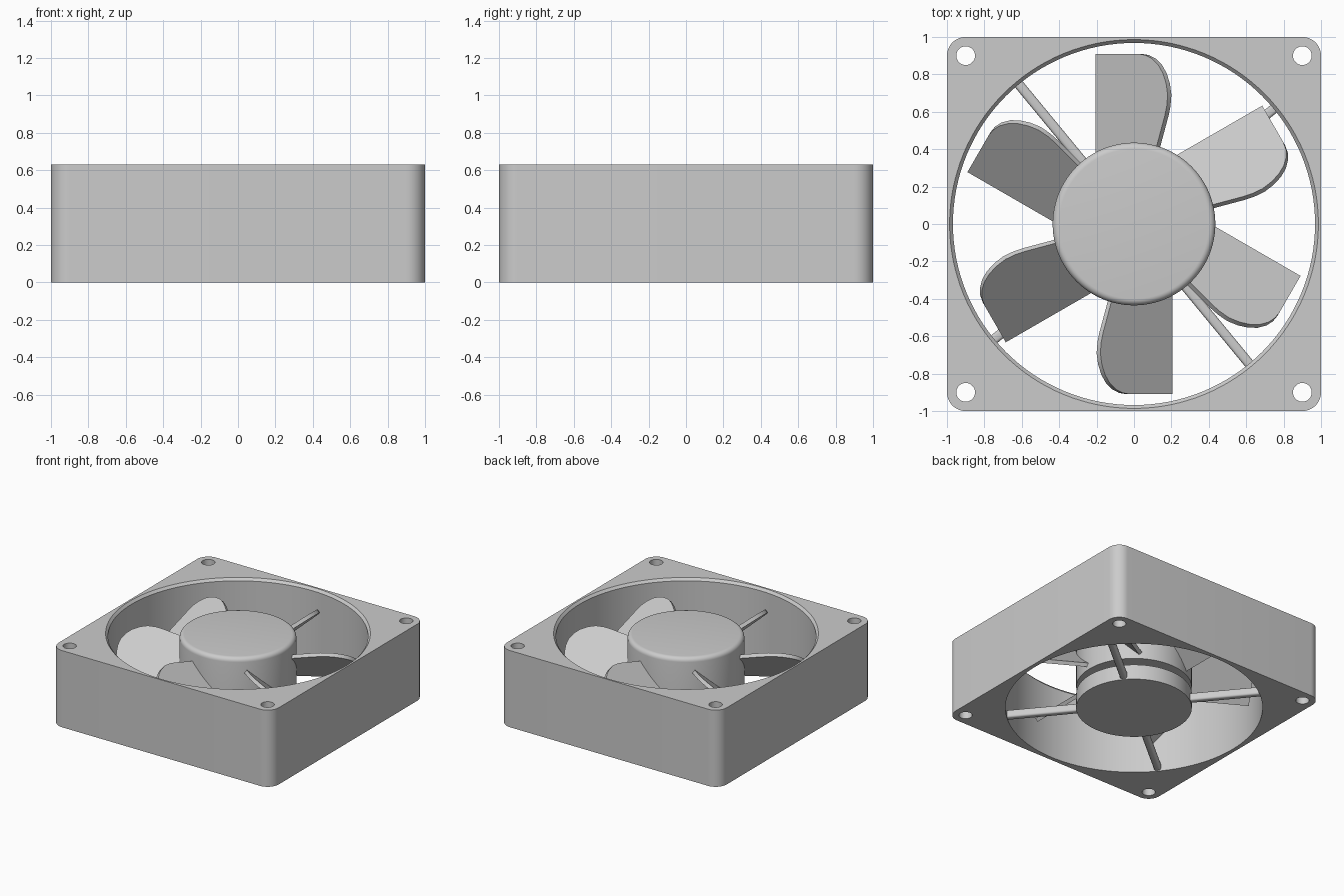
import bpy, bmesh, math
from mathutils import Matrix, Vector

if "Cube" in bpy.data.objects:
    bpy.data.objects.remove(bpy.data.objects["Cube"])

HEIGHT = 0.63
ROTOR_R = 0.435
BORE_R = 0.968
PITCH = math.radians(42)

grey = bpy.data.materials.new("plain grey")
grey.use_nodes = True
grey.diffuse_color = (0.6, 0.6, 0.6, 1)
grey.node_tree.nodes["Principled BSDF"].inputs["Base Color"].default_value = (0.6, 0.6, 0.6, 1)


def make(name, bm):
    """Turn a bmesh into a linked object with the grey material."""
    bmesh.ops.recalc_face_normals(bm, faces=bm.faces)
    mesh = bpy.data.meshes.new(name)
    bm.to_mesh(mesh)
    bm.free()
    mesh.materials.append(grey)
    obj = bpy.data.objects.new(name, mesh)
    bpy.context.collection.objects.link(obj)
    return obj


def activate(obj):
    bpy.ops.object.select_all(action="DESELECT")
    obj.select_set(True)
    bpy.context.view_layer.objects.active = obj


def smooth(obj, angle=30):
    activate(obj)
    bpy.ops.object.shade_smooth_by_angle(angle=math.radians(angle))


def lathe(name, profile, segments=96, offset=(0, 0)):
    """Closed solid of revolution from (radius, z) rings, capped at both ends."""
    bm = bmesh.new()
    rings = []
    for r, z in profile:
        rings.append([bm.verts.new((offset[0] + r * math.cos(a), offset[1] + r * math.sin(a), z))
                      for a in (math.tau * i / segments for i in range(segments))])
    for low, high in zip(rings, rings[1:]):
        for i in range(segments):
            j = (i + 1) % segments
            bm.faces.new((low[i], low[j], high[j], high[i]))
    bm.faces.new(rings[0][::-1])
    bm.faces.new(rings[-1])
    return make(name, bm)


def prism(name, outline, z0, z1):
    """Extrude a flat outline between two heights."""
    bm = bmesh.new()
    face = bm.faces.new([bm.verts.new((x, y, z0)) for x, y in outline])
    top = bmesh.ops.extrude_face_region(bm, geom=[face])["geom"]
    verts = [v for v in top if isinstance(v, bmesh.types.BMVert)]
    bmesh.ops.translate(bm, verts=verts, vec=(0, 0, z1 - z0))
    return make(name, bm)


def cut(obj, cutter):
    """Subtract the cutter and delete it."""
    cutter.hide_render = True
    mod = obj.modifiers.new("cut", "BOOLEAN")
    mod.operation = "DIFFERENCE"
    mod.solver = "EXACT"
    mod.object = cutter
    activate(obj)
    bpy.ops.object.modifier_apply(modifier=mod.name)
    bpy.data.objects.remove(cutter)


# Square housing with rounded corners
corner = 0.1
outline = []
for k, (sx, sy) in enumerate([(1, 1), (-1, 1), (-1, -1), (1, -1)]):
    for i in range(13):
        a = math.pi / 2 * (k + i / 12)
        outline.append((sx * (1 - corner) + corner * math.cos(a),
                        sy * (1 - corner) + corner * math.sin(a)))
housing = prism("housing", outline, 0, HEIGHT)

# Bore with a chamfered top lip, and four screw holes
cut(housing, lathe("bore_cutter", [(BORE_R, -0.1), (BORE_R, HEIGHT - 0.02),
                                   (BORE_R + 0.018, HEIGHT), (BORE_R + 0.018, HEIGHT + 0.1)], 128))
for sx in (-1, 1):
    for sy in (-1, 1):
        cut(housing, lathe("screw_cutter", [(0.05, -0.1), (0.05, HEIGHT + 0.1)], 32,
                           (sx * 0.9, sy * 0.9)))
smooth(housing)

# Motor base, spindle and rotor cup with a rounded top edge
smooth(lathe("motor_base", [(ROTOR_R, 0), (ROTOR_R, 0.125)]))
smooth(lathe("spindle", [(0.28, 0.12), (0.28, 0.19)]))
fillet = 0.035
rim = [(ROTOR_R - fillet + fillet * math.cos(a), HEIGHT - fillet + fillet * math.sin(a))
       for a in (math.pi / 2 * i / 6 for i in range(7))]
smooth(lathe("rotor_hub", [(ROTOR_R, 0.18)] + rim))

# Pitched blades: straight trailing edge, rounded leading corner
plan = [(-0.205, 0.34), (-0.205, 0.91), (0.02, 0.91), (0.06, 0.903), (0.095, 0.885),
        (0.13, 0.85), (0.155, 0.805), (0.172, 0.75), (0.18, 0.69), (0.175, 0.63),
        (0.165, 0.58), (0.122, 0.42), (0.1, 0.34)]
chord = [(x / math.cos(PITCH), y) for x, y in plan]
for k in range(6):
    blade = prism(f"blade_{k + 1}", chord, -0.03, 0)
    blade.data.transform(Matrix.Rotation(math.tau * k / 6, 4, "Z")
                         @ Matrix.Translation((0, 0, 0.42))
                         @ Matrix.Rotation(-PITCH, 4, "Y"))
    smooth(blade)

# Four struts joining the motor base to the housing
for k in range(4):
    bm = bmesh.new()
    bmesh.ops.create_cube(bm, size=1)
    length = BORE_R + 0.008 - 0.4
    bmesh.ops.scale(bm, verts=bm.verts, vec=(length, 0.052, 0.065))
    long_edges = [e for e in bm.edges
                  if abs((e.verts[0].co - e.verts[1].co).normalized().dot(Vector((1, 0, 0)))) > 0.9]
    bmesh.ops.bevel(bm, geom=long_edges, offset=0.015, segments=3, profile=0.5, affect="EDGES")
    bmesh.ops.translate(bm, verts=bm.verts, vec=(0.4 + length / 2, 0, 0.04))
    bm.transform(Matrix.Rotation(math.radians(39.5 + 90 * k), 4, "Z"))
    smooth(make(f"strut_{k + 1}", bm), 40)
